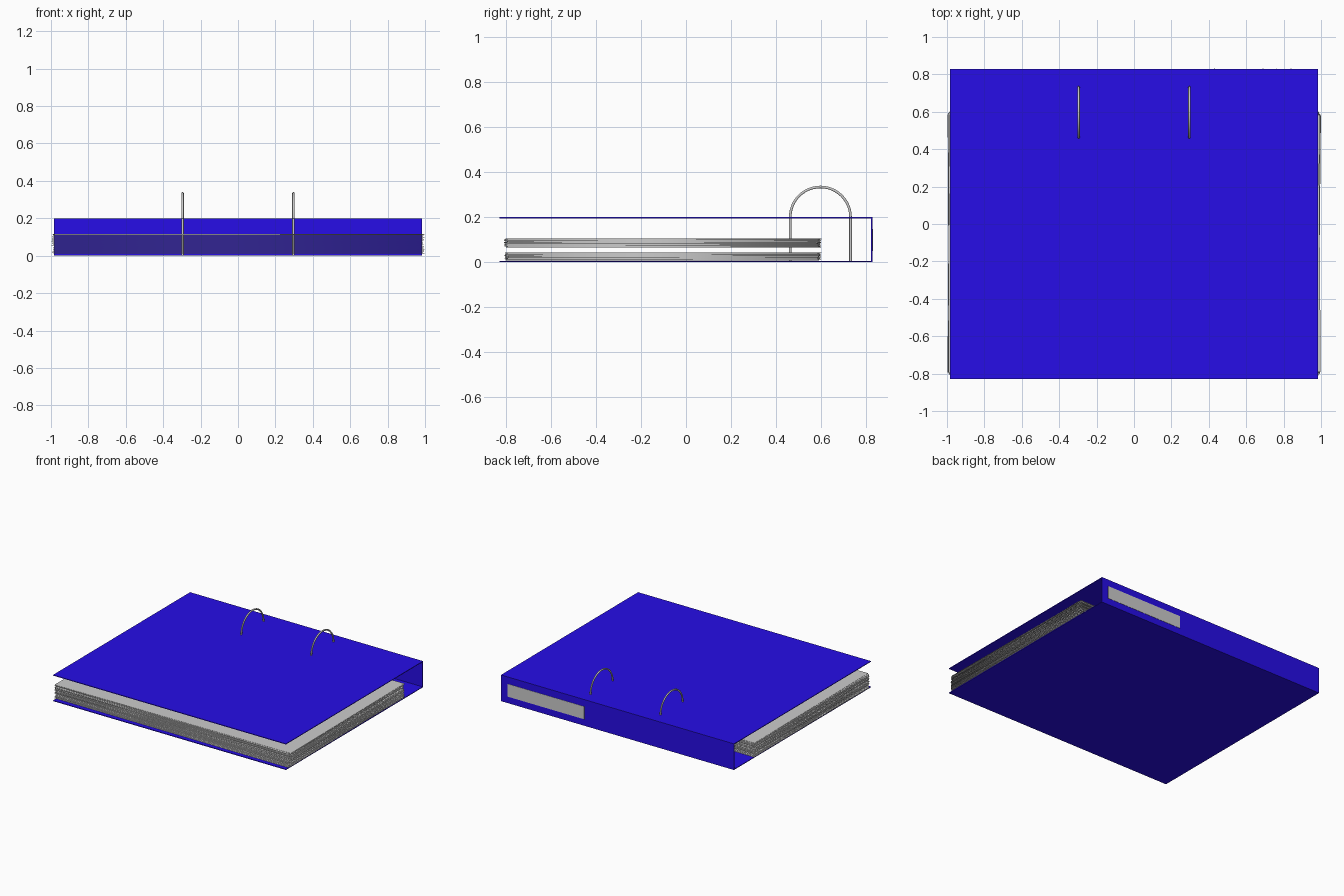
import bpy, math, random
from math import cos, sin, pi

if "Cube" in bpy.data.objects:
    bpy.data.objects.remove(bpy.data.objects["Cube"])

random.seed(4)
HX, HY, H, T = 0.985, 0.828, 0.20, 0.005
RING_X, RING_Y, RING_R = 0.296, 0.597, 0.134

blue = bpy.data.materials.new("binder_blue")
blue.diffuse_color = (0.02, 0.004, 0.8, 1)
blue.use_nodes = True
blue.node_tree.nodes["Principled BSDF"].inputs["Base Color"].default_value = blue.diffuse_color


def box(name, lo, hi, mat=None):
    bpy.ops.mesh.primitive_cube_add(size=1, location=[(a + b) / 2 for a, b in zip(lo, hi)])
    ob = bpy.context.object
    ob.name = name
    ob.scale = [b - a for a, b in zip(lo, hi)]
    bpy.ops.object.transform_apply(location=False, rotation=False, scale=True)
    if mat:
        ob.data.materials.append(mat)
    return ob


def curve_mesh(name, loops, dims, cyclic, extrude=0.0, bevel=0.0):
    cu = bpy.data.curves.new(name, 'CURVE')
    cu.dimensions = dims
    if dims == '2D':
        cu.fill_mode = 'BOTH'
    cu.extrude, cu.bevel_depth, cu.bevel_resolution = extrude, bevel, 3
    cu.use_fill_caps = bevel > 0
    for pts in loops:
        sp = cu.splines.new('POLY')
        sp.points.add(len(pts) - 1)
        for p, co in zip(sp.points, pts):
            p.co = (*co, 1)
        sp.use_cyclic_u = cyclic
    ob = bpy.data.objects.new(name, cu)
    bpy.context.collection.objects.link(ob)
    bpy.ops.object.select_all(action='DESELECT')
    ob.select_set(True)
    bpy.context.view_layer.objects.active = ob
    bpy.ops.object.convert(target='MESH')
    return bpy.context.object


# Folded cover: bottom, top and spine
box("back_cover", (-HX, -HY, 0), (HX, HY, T), blue)
box("front_cover", (-HX, -HY, H - T), (HX, HY, H), blue)
box("spine", (-HX, HY - T, T), (HX, HY, H - T), blue)

# Blank spine label with raised column rules
box("spine_label", (0.28, HY, 0.05), (0.93, HY + 0.002, 0.147))
for i, x in enumerate((0.43, 0.69, 0.76, 0.84)):
    box(f"label_rule_{i}", (x - 0.002, HY + 0.001, 0.05), (x + 0.002, HY + 0.003, 0.147))

# Arched binder rings
for side, x in (("left", -RING_X), ("right", RING_X)):
    arch = [(x, RING_Y + RING_R * cos(a), H + RING_R * sin(a))
            for a in (pi * i / 24 for i in range(25))]
    path = [(x, RING_Y + RING_R, 0.003)] + arch + [(x, RING_Y - RING_R, 0.003)]
    curve_mesh(f"ring_{side}", [path], '3D', False, bevel=0.006)
    bpy.ops.object.shade_smooth_by_angle(angle=math.radians(40))

# One punched sheet, repeated as a slightly untidy stack
SX, SY, CY = 0.988, 0.695, -0.103
loops = [[(-SX, -SY, 0), (SX, -SY, 0), (SX, SY, 0), (-SX, SY, 0)]]
for x in (-RING_X, RING_X):
    loops.append([(x + 0.025 * cos(a), RING_Y - RING_R - CY + 0.025 * sin(a), 0)
                  for a in (2 * pi * i / 16 for i in range(16))])
first = curve_mesh("paper_sheet_00", loops, '2D', True, extrude=0.0007)
N = 50
for i in range(N):
    ob = first
    if i:
        ob = bpy.data.objects.new(f"paper_sheet_{i:02d}", first.data)
        bpy.context.collection.objects.link(ob)
    ob.location = (random.uniform(-0.005, 0.005), CY + random.uniform(-0.003, 0.003),
                   0.009 + i * 0.105 / (N - 1))
    ob.rotation_euler.z = random.uniform(-0.01, 0.01)
